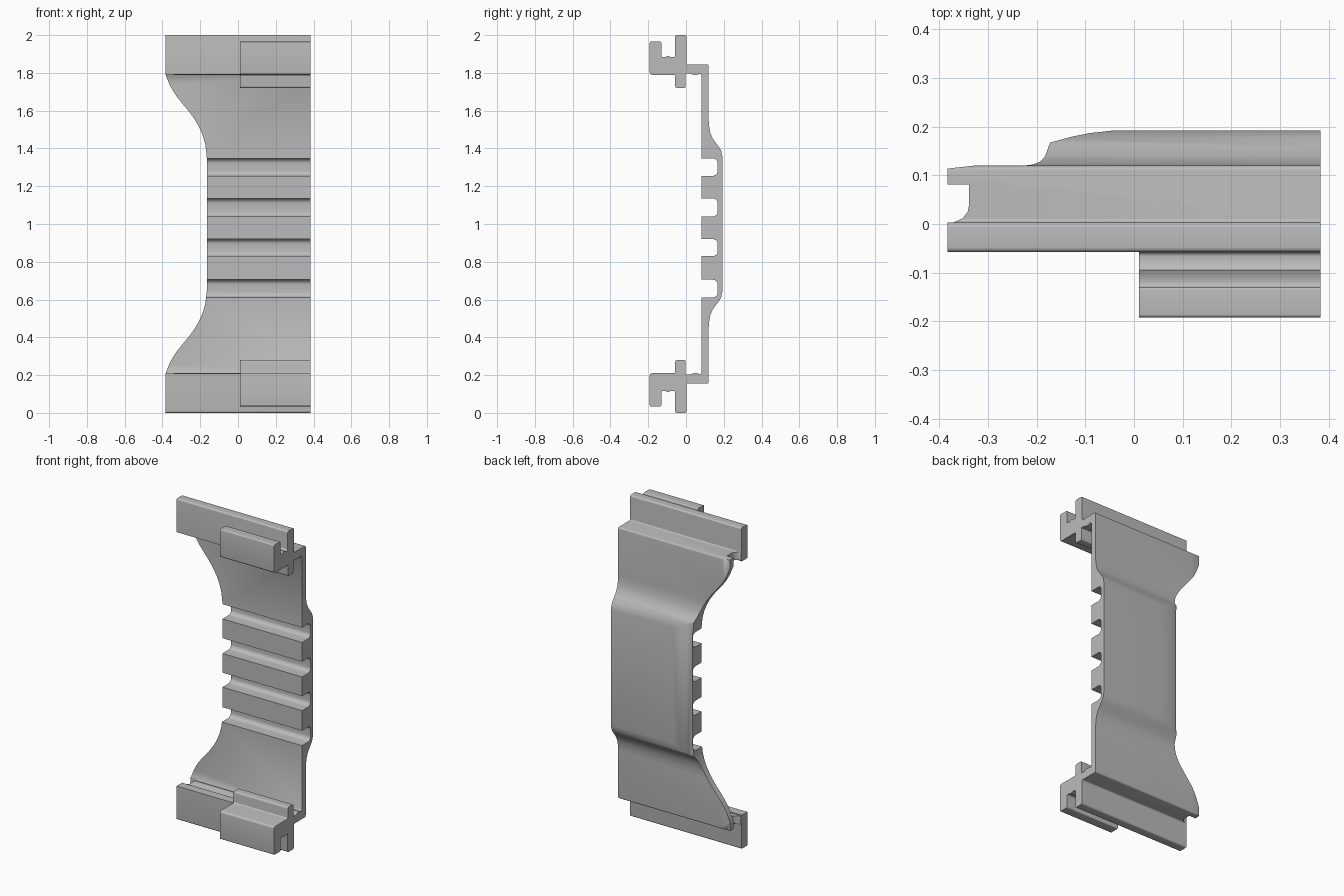
import bpy, bmesh, math
from mathutils import Vector

if "Cube" in bpy.data.objects:
    bpy.data.objects.remove(bpy.data.objects["Cube"])

grey = bpy.data.materials.new("plain grey")
grey.diffuse_color = (0.5, 0.5, 0.5, 1)
grey.use_nodes = True
grey.node_tree.nodes["Principled BSDF"].inputs["Base Color"].default_value = grey.diffuse_color


def rounded(points, steps=4):
    """Replace every (u, v, radius) corner by a tangent arc."""
    out = []
    n = len(points)
    for i, (u, v, r) in enumerate(points):
        p = Vector((u, v))
        if r == 0:
            out.append(p)
            continue
        a = Vector(points[i - 1][:2]) - p
        b = Vector(points[(i + 1) % n][:2]) - p
        half = a.angle(b) / 2
        cut = r / math.tan(half)
        a.normalize()
        b.normalize()
        centre = p + (a + b).normalized() * (r / math.sin(half))
        s, e = p + a * cut - centre, p + b * cut - centre
        for k in range(steps + 1):
            d = s.lerp(e, k / steps).normalized() * r
            out.append(centre + d)
    return out


def prism(name, outline, axis, lo, hi):
    """Extrude a 2D outline along an axis."""
    place = {"x": lambda p, t: (t, p[0], p[1]),
             "y": lambda p, t: (p[0], t, p[1]),
             "z": lambda p, t: (p[0], p[1], t)}[axis]
    bm = bmesh.new()
    bottom = [bm.verts.new(place(p, lo)) for p in outline]
    top = [bm.verts.new(place(p, hi)) for p in outline]
    bm.faces.new(bottom)
    bm.faces.new(top[::-1])
    n = len(outline)
    for i in range(n):
        j = (i + 1) % n
        bm.faces.new((bottom[j], bottom[i], top[i], top[j]))
    bmesh.ops.recalc_face_normals(bm, faces=bm.faces)
    mesh = bpy.data.meshes.new(name)
    bm.to_mesh(mesh)
    bm.free()
    mesh.materials.append(grey)
    obj = bpy.data.objects.new(name, mesh)
    bpy.context.collection.objects.link(obj)
    return obj


# Upper half of the side profile (y, z, corner radius), from the back bulge to the inner wall
half = [
    (0.192, 1.36, 0), (0.187, 1.385, 0), (0.177, 1.405, 0), (0.158, 1.43, 0),
    (0.14, 1.455, 0), (0.128, 1.485, 0), (0.122, 1.52, 0), (0.12, 1.55, 0),
    (0.12, 1.845, 0.01), (0.003, 1.845, 0.008),                    # flange
    (0.003, 2.0, 0.01), (-0.058, 2.0, 0.01),                       # rail
    (-0.058, 1.883, 0.008), (-0.08, 1.883, 0), (-0.095, 1.891, 0),
    (-0.11, 1.883, 0), (-0.13, 1.883, 0.008),                      # channel
    (-0.13, 1.965, 0.006), (-0.192, 1.965, 0.006), (-0.192, 1.79, 0.012),  # lip
    (-0.057, 1.79, 0.008), (-0.057, 1.72, 0.01), (-0.003, 1.72, 0.006),    # foot
    (-0.003, 1.797, 0), (0.02, 1.797, 0), (0.04, 1.79, 0),
    (0.06, 1.79, 0), (0.075, 1.797, 0), (0.083, 1.785, 0),
]
profile = half + [(y, 2 - z, r) for y, z, r in reversed(half)]
bracket = prism("clamp_bracket", rounded(profile), "x", -0.383, 0.383)

cutters = []

# Curved waist on the left edge of the wall
side = [(-0.383, 1.79), (-0.363, 1.74), (-0.345, 1.705), (-0.325, 1.675),
        (-0.29, 1.632), (-0.257, 1.592), (-0.228, 1.552), (-0.204, 1.51),
        (-0.185, 1.465), (-0.172, 1.415), (-0.165, 1.35)]
waist = [(-0.5, 1.79)] + side + [(x, 2 - z) for x, z in reversed(side)] + [(-0.5, 0.21)]
cutters.append(prism("waist_cutter", waist, "y", 0.02, 0.4))

# Lips and feet only exist on the right part of each rail
lugs = [(-0.4, -0.2), (-0.0575, -0.2), (-0.0575, 0.209), (0.012, 0.209),
        (0.012, 1.791), (-0.0575, 1.791), (-0.0575, 2.2), (-0.4, 2.2)]
cutters.append(prism("lug_cutter", lugs, "x", -0.6, 0.01))

# Notch through the left end of both flanges
notch = [(-0.5, 0.0035), (-0.37, 0.0035), (-0.352, 0.012), (-0.342, 0.025),
         (-0.339, 0.04), (-0.339, 0.081), (-0.5, 0.081)]
cutters.append(prism("notch_cutter", notch, "z", -0.3, 2.3))

# Taper of the back face towards the left
taper = [(-0.5, 0.103), (-0.383, 0.114), (-0.3, 0.123), (-0.2, 0.158),
         (-0.17, 0.168), (-0.13, 0.179), (-0.09, 0.187), (-0.04, 0.1925),
         (-0.04, 0.3), (-0.5, 0.3)]
cutters.append(prism("taper_cutter", taper, "z", -0.3, 2.3))

# Four grooves across the front of the wall
for z0, z1 in ((0.612, 0.705), (0.83, 0.92), (1.04, 1.135), (1.255, 1.347)):
    groove = [(0.0, z0, 0), (0.168, z0, 0.025), (0.168, z1, 0.025), (0.0, z1, 0)]
    cutters.append(prism("groove_cutter", rounded(groove), "x", -0.5, 0.5))

for c in cutters:
    c.hide_render = True
    mod = bracket.modifiers.new(c.name, "BOOLEAN")
    mod.operation = "DIFFERENCE"
    mod.solver = "EXACT"
    mod.object = c

# Apply the cuts, remove the helpers and smooth the rounded faces
bpy.context.view_layer.objects.active = bracket
bracket.select_set(True)
for mod in list(bracket.modifiers):
    bpy.ops.object.modifier_apply(modifier=mod.name)
for c in cutters:
    bpy.data.objects.remove(c)
bpy.ops.object.shade_smooth_by_angle(angle=math.radians(35))
